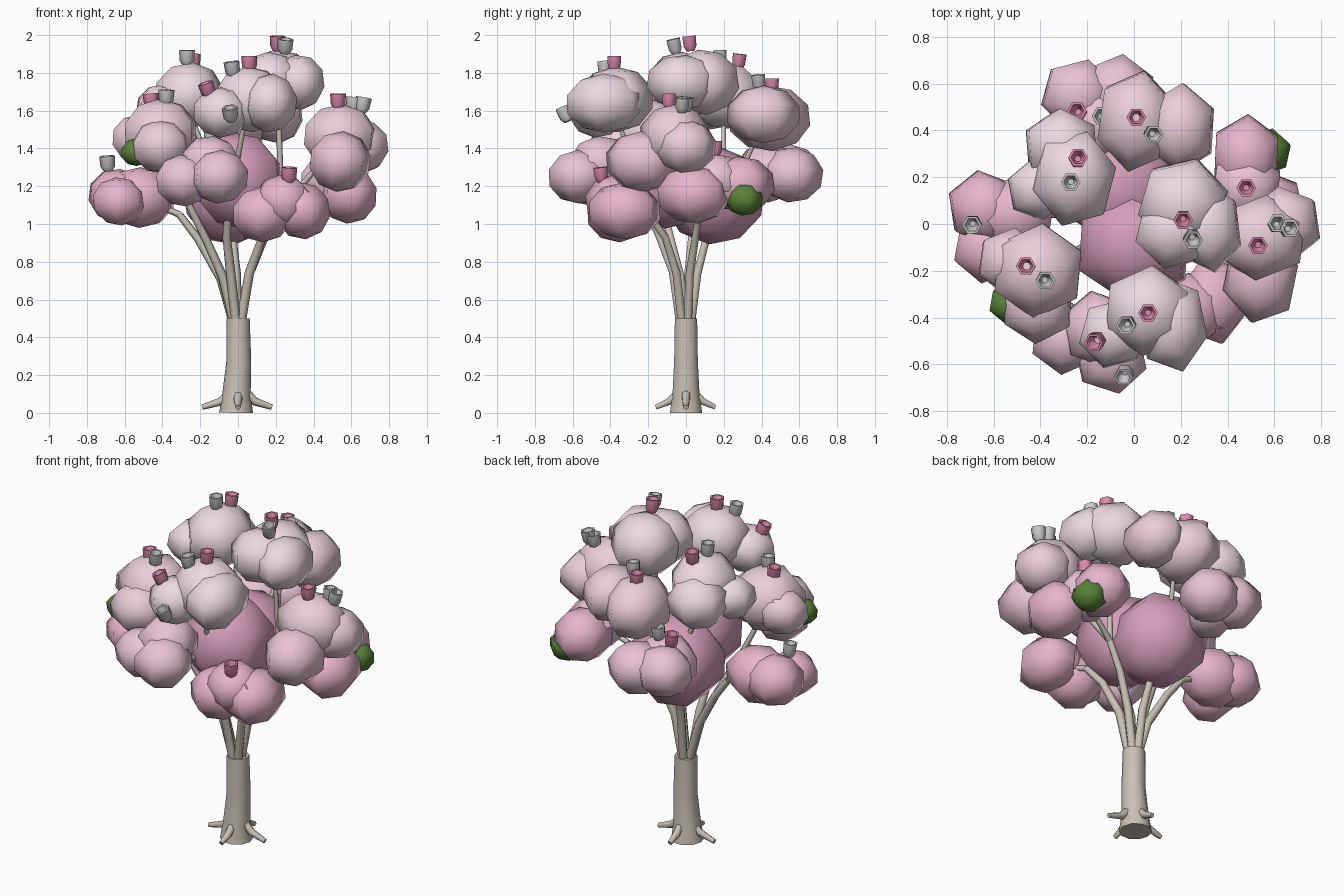
import bpy, bmesh, random
from math import cos, sin, pi, sqrt, radians
from mathutils import Vector, Matrix, Euler

if "Cube" in bpy.data.objects:
    bpy.data.objects.remove(bpy.data.objects["Cube"])

random.seed(4)


def material(name, rgb):
    m = bpy.data.materials.new(name)
    m.diffuse_color = (*rgb, 1)
    m.use_nodes = True
    m.node_tree.nodes["Principled BSDF"].inputs["Base Color"].default_value = m.diffuse_color
    return m


BARK = material("bark", (0.58, 0.53, 0.46))
CORE = material("deep_pink", (0.66, 0.34, 0.49))
PINKS = [material("pink_low", (0.80, 0.46, 0.60)), material("pink_mid", (0.82, 0.55, 0.67)),
         material("pink_light", (0.83, 0.62, 0.71)), material("pink_pale", (0.85, 0.70, 0.76))]
GREEN = material("leaf_green", (0.10, 0.22, 0.04))
ROSE = material("rose", (0.74, 0.26, 0.43))
SILVER = material("silver", (0.58, 0.60, 0.60))


def finish(bm, name, mat):
    me = bpy.data.meshes.new(name)
    bm.to_mesh(me)
    bm.free()
    for p in me.polygons:
        p.use_smooth = True
    me.materials.append(mat)
    ob = bpy.data.objects.new(name, me)
    bpy.context.collection.objects.link(ob)
    return ob


def skin(bm, rings, sharp=()):
    """Walls between rings plus an end face at each end; listed rings stay sharp."""
    n = len(rings[0])
    for a, b in zip(rings, rings[1:]):
        for k in range(n):
            bm.faces.new((a[k - 1], a[k], b[k], b[k - 1]))
    bm.faces.new(rings[0][::-1])
    bm.faces.new(rings[-1])
    for i in (0, len(rings) - 1, *sharp):
        for k in range(n):
            bm.edges.get((rings[i][k - 1], rings[i][k])).smooth = False


def tube(name, pts, radii, sides=6):
    """Tapered tube through points."""
    pts = [Vector(p) for p in pts]
    bm = bmesh.new()
    rings = []
    for i, p in enumerate(pts):
        d = pts[min(i + 1, len(pts) - 1)] - pts[max(i - 1, 0)]
        q = Vector((0, 0, 1)).rotation_difference(d.normalized())
        rings.append([bm.verts.new(p + q @ Vector((radii[i] * cos(2 * pi * k / sides),
                                                   radii[i] * sin(2 * pi * k / sides), 0)))
                      for k in range(sides)])
    skin(bm, rings)
    return finish(bm, name, BARK)


def blob(name, x, y, z, r, mat, depth=1.0, squash=0.86):
    """Low-poly six-sided puff; depth stretches it along y."""
    bm = bmesh.new()
    bmesh.ops.create_uvsphere(bm, u_segments=6, v_segments=5, radius=r * 1.07)
    rot = Euler((random.uniform(-.15, .15), random.uniform(-.15, .15),
                 random.uniform(-.3, .3))).to_matrix().to_4x4()
    bm.transform(Matrix.Translation((x, y, z)) @ Matrix.Diagonal((1, depth, squash * sqrt(depth), 1)) @ rot)
    return finish(bm, name, mat)


def flower(name, x, y, z, mat, tilt):
    """Open hexagonal cup."""
    prof = [(0.024, -0.04), (0.039, -0.015), (0.042, 0.04), (0.031, 0.04), (0.014, -0.015)]
    bm = bmesh.new()
    skin(bm, [[bm.verts.new((r * cos(k * pi / 3), r * sin(k * pi / 3), h)) for k in range(6)]
              for r, h in prof], sharp=(2, 3))
    bm.transform(Matrix.Translation((x, y, z)) @ Euler((tilt[0], tilt[1], 0)).to_matrix().to_4x4())
    return finish(bm, name, mat)


def cluster(name, blobs, rose=(), silver=()):
    """Puffs and flowers of one foliage group; a puff is x, y, z, radius and optional depth ratio."""
    for i, (x, y, z, r, *d) in enumerate(blobs):
        shade = min(3, max(0, int((z - 1.02) / 0.19)))
        blob(f"{name}_puff_{i + 1}", x, y, z, r, PINKS[shade], *d)
    cx, cy = blobs[0][:2]
    for kind, pts, mat in (("rose", rose, ROSE), ("silver", silver, SILVER)):
        for i, p in enumerate(pts):
            tilt = (-(p[1] - cy) * 1.5, (p[0] - cx) * 1.5)
            flower(f"{name}_{kind}_flower_{i + 1}", *p, mat, tilt)


# trunk and roots
tube("trunk", [(-0.01, 0, 0), (-0.008, 0, 0.1), (0.004, 0, 0.27), (0, 0, 0.5)],
     [0.09, 0.075, 0.066, 0.062], 10)
for i, length in enumerate((0.18, 0.155, 0.19, 0.16)):
    c, s = cos(radians(90 * i)), sin(radians(90 * i))
    tube(f"root_{i + 1}", [(0.05 * c, 0.05 * s, 0.10), (0.09 * c, 0.09 * s, 0.06),
                           (length * c, length * s, 0.03)], [0.024, 0.022, 0.014])

# main limbs (two bends and a fork) with twigs to the clusters they carry
limbs = {
    "left": [(-0.09, 0.01, 0.71), (-0.21, 0.03, 0.92), (-0.31, 0.04, 1.05), (-0.52, 0.04, 1.14)],
    "left_upper": [(-0.08, -0.03, 0.72), (-0.17, -0.08, 0.92), (-0.27, -0.13, 1.12), (-0.42, -0.2, 1.46)],
    "front": [(-0.04, -0.07, 0.75), (-0.06, -0.14, 0.93), (-0.05, -0.22, 1.10), (-0.12, -0.44, 1.3),
              (0.05, -0.38, 1.62)],
    "front_right": [(0.06, -0.05, 0.74), (0.13, -0.11, 0.93), (0.18, -0.19, 1.04), (0.24, -0.37, 1.1)],
    "right": [(0.06, 0.02, 0.74), (0.14, 0.05, 0.93), (0.23, 0.07, 1.08), (0.47, 0.15, 1.22),
              (0.53, -0.06, 1.43), (0.21, 0.04, 1.75)],
    "back": [(-0.01, 0.06, 0.74), (-0.03, 0.11, 0.93), (-0.06, 0.2, 1.08), (-0.16, 0.45, 1.27),
             (-0.28, 0.2, 1.65), (0.05, 0.42, 1.56)],
}
for name, (m, n, e, *tips) in limbs.items():
    tube(f"{name}_limb", [(m[0] * 0.2, m[1] * 0.4, 0.46), m, n, e], [0.026, 0.025, 0.022, 0.019])
    for i, t in enumerate(tips):
        mid = Vector(e).lerp(Vector(t), 0.5)
        tube(f"{name}_twig_{i + 1}", [e, mid, t], [0.018, 0.015, 0.011])

# deep inner foliage
blob("core_front", 0.0, -0.09, 1.23, 0.25, CORE, 1.0, 0.96)
blob("core_back", -0.05, 0.15, 1.15, 0.255, CORE, 1.0, 0.96)

# lower ring of foliage
cluster("left_low", [(-0.64, 0.07, 1.15, .155), (-0.52, 0.04, 1.14, .19, .85), (-0.63, -0.11, 1.12, .14)],
        silver=[(-0.69, 0, 1.32)])
cluster("front_left_low", [(-0.15, -0.45, 1.32, .16), (-0.29, -0.49, 1.23, .15), (-0.1, -0.57, 1.25, .155)])
cluster("front_right_low", [(0.24, -0.37, 1.12, .155), (0.13, -0.36, 1.05, .16), (0.34, -0.325, 1.07, .145, 1.3)],
        rose=[(0.27, -0.45, 1.26)])
cluster("right_low", [(0.48, 0.16, 1.23, .155), (0.585, 0.04, 1.155, .15, 1.25), (0.48, 0.29, 1.21, .15, 1.15)],
        rose=[(0.48, 0.155, 1.40)])
cluster("back_low", [(-0.17, 0.43, 1.27, .17), (-0.24, 0.55, 1.28, .155), (-0.07, 0.56, 1.26, .16)],
        rose=[(-0.24, 0.48, 1.44)], silver=[(-0.14, 0.46, 1.45)])

# upper ring of foliage
cluster("left_mid", [(-0.41, -0.2, 1.48, .2), (-0.41, -0.35, 1.41, .155), (-0.53, -0.16, 1.45, .14)],
        rose=[(-0.46, -0.18, 1.65)], silver=[(-0.38, -0.24, 1.67)])
cluster("right_mid", [(0.54, -0.06, 1.46, .2, .9), (0.54, -0.23, 1.33, .16, 1.2), (0.645, 0.0, 1.41, .155)],
        rose=[(0.53, -0.09, 1.65)], silver=[(0.61, 0, 1.63), (0.66, -0.02, 1.63)])
cluster("front_top", [(0.06, -0.37, 1.66, .19), (-0.09, -0.47, 1.59, .145), (0.165, -0.43, 1.64, .145, 1.4)],
        rose=[(0.06, -0.38, 1.85), (-0.16, -0.50, 1.71)],
        silver=[(-0.03, -0.43, 1.82), (-0.04, -0.64, 1.58)])
cluster("left_top", [(-0.26, 0.2, 1.68, .18, 1.15), (-0.41, 0.15, 1.62, .13), (-0.31, 0.33, 1.63, .16)],
        rose=[(-0.24, 0.28, 1.86)], silver=[(-0.27, 0.18, 1.88)])
cluster("back_top", [(0.01, 0.44, 1.56, .17, 1.25), (0.2, 0.41, 1.58, .15, 1.25)],
        rose=[(0.01, 0.455, 1.73)], silver=[(0.08, 0.385, 1.75)])
cluster("crown_top", [(0.21, 0.09, 1.75, .19), (0.32, -0.02, 1.75, .14, 1.3), (0.17, -0.03, 1.76, .165)],
        rose=[(0.21, 0.02, 1.955)], silver=[(0.25, -0.06, 1.94)])

# green leaf tufts
blob("green_tuft_left", -0.54, -0.34, 1.38, .08, GREEN)
blob("green_tuft_right", 0.575, 0.31, 1.13, .095, GREEN)
